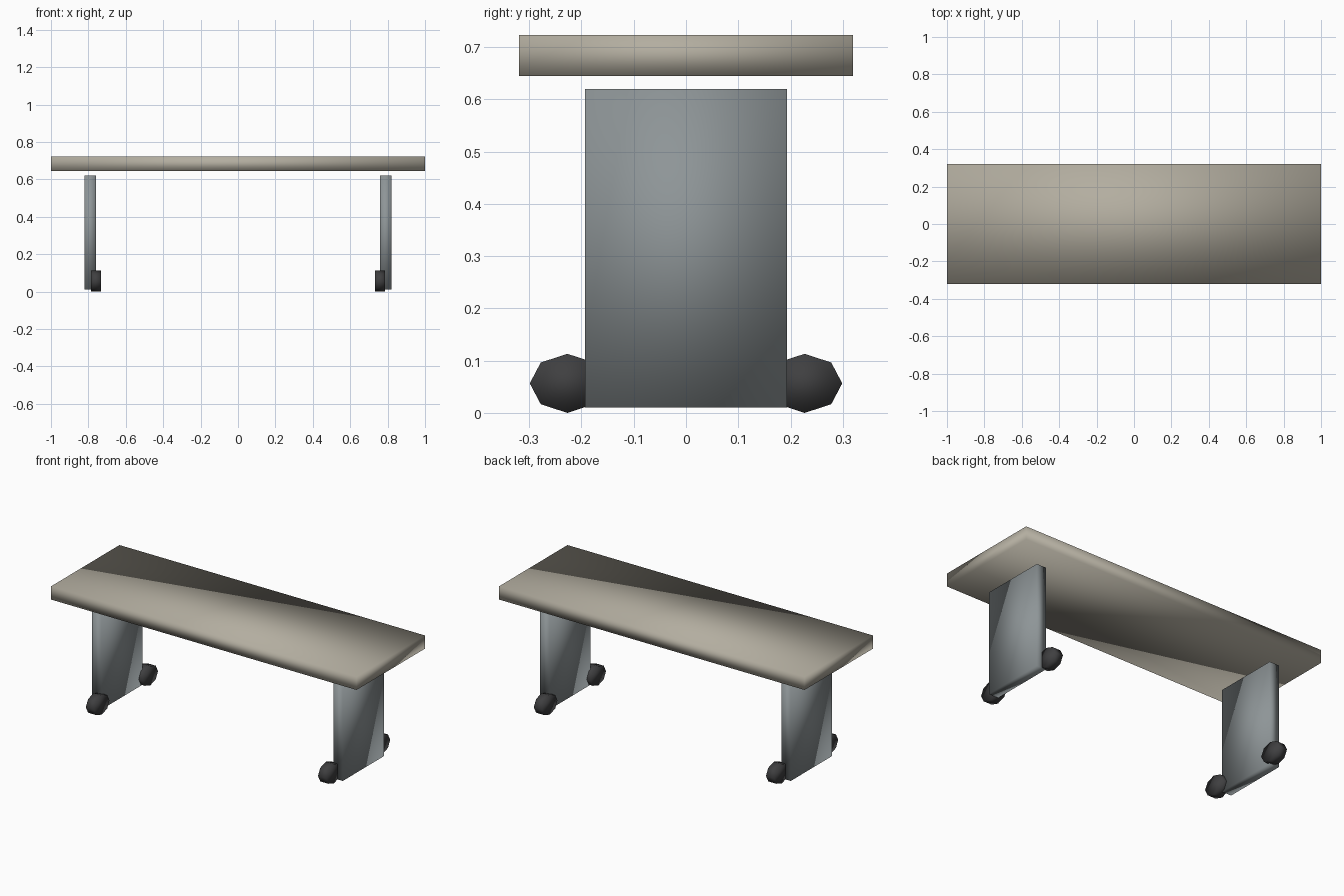
import bpy, math

if "Cube" in bpy.data.objects:
    bpy.data.objects.remove(bpy.data.objects["Cube"])


def material(name, rgb):
    m = bpy.data.materials.new(name)
    m.diffuse_color = (*rgb, 1)
    m.use_nodes = True
    m.node_tree.nodes["Principled BSDF"].inputs["Base Color"].default_value = m.diffuse_color
    return m


top_mat = material("warm_grey", (0.45, 0.42, 0.35))
leg_mat = material("steel_grey", (0.27, 0.30, 0.31))
wheel_mat = material("dark_rubber", (0.05, 0.05, 0.052))


def finish(obj, name, mat):
    obj.name = name
    obj.data.materials.append(mat)
    bpy.ops.object.transform_apply(location=False, rotation=True, scale=True)
    bpy.ops.object.shade_smooth()


def box(name, center, size, mat):
    bpy.ops.mesh.primitive_cube_add(size=1, location=center)
    bpy.context.object.scale = size
    finish(bpy.context.object, name, mat)


def wheel(name, center):
    # eight-sided disc with its axle along x, slightly stretched front to back
    bpy.ops.mesh.primitive_cylinder_add(vertices=8, radius=1, depth=0.054,
                                        location=center,
                                        rotation=(0, math.pi / 2, 0))
    obj = bpy.context.object
    bpy.ops.object.transform_apply(location=False, rotation=True, scale=False)
    obj.scale = (1, 0.072, 0.0565)
    finish(obj, name, wheel_mat)


# table top
box("table_top", (0, 0, 0.684), (2.0, 0.64, 0.078), top_mat)

# panel legs and their wheels
for side, sx in (("left", -1), ("right", 1)):
    box(f"{side}_leg", (sx * 0.79, 0, 0.315), (0.062, 0.386, 0.61), leg_mat)
    for end, sy in (("front", -1), ("back", 1)):
        wheel(f"{side}_{end}_wheel", (sx * 0.76, sy * 0.227, 0.0565))
